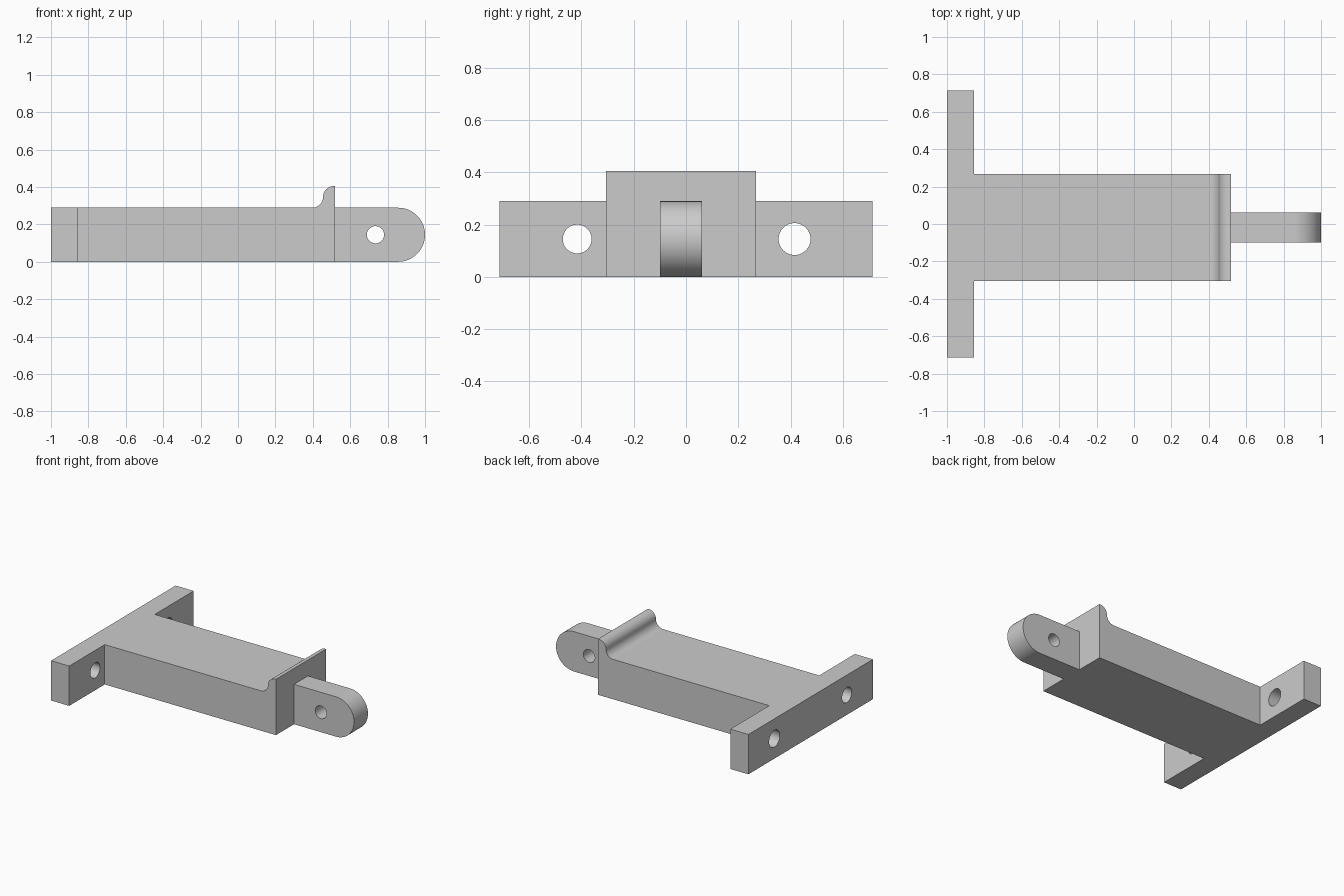
import bpy, bmesh
from math import sin, cos, pi, radians
from mathutils import Matrix, Vector

cube = bpy.data.objects.get("Cube")
if cube:
    bpy.data.objects.remove(cube, do_unlink=True)

grey = bpy.data.materials.new("light grey")
grey.use_nodes = True
grey.diffuse_color = (0.6, 0.6, 0.6, 1)
grey.node_tree.nodes["Principled BSDF"].inputs["Base Color"].default_value = (0.6, 0.6, 0.6, 1)

HEIGHT = 0.289
MID = HEIGHT / 2
FLANGE_X = -0.855
BODY_END = 0.519


def arc(cx, cz, r, start, end, steps=24):
    """Points along a circular arc in the xz plane, angles in degrees."""
    angles = [radians(start + (end - start) * i / steps) for i in range(steps + 1)]
    return [(cx + r * cos(a), cz + r * sin(a)) for a in angles]


def extrude_profile(name, points, y0, y1):
    """Solid made from an xz outline pulled from y0 to y1."""
    bm = bmesh.new()
    face = bm.faces.new([bm.verts.new((x, y0, z)) for x, z in points])
    result = bmesh.ops.extrude_face_region(bm, geom=[face])
    moved = [g for g in result["geom"] if isinstance(g, bmesh.types.BMVert)]
    bmesh.ops.translate(bm, verts=moved, vec=(0, y1 - y0, 0))
    bmesh.ops.recalc_face_normals(bm, faces=bm.faces)
    mesh = bpy.data.meshes.new(name)
    bm.to_mesh(mesh)
    bm.free()
    mesh.materials.append(grey)
    obj = bpy.data.objects.new(name, mesh)
    bpy.context.collection.objects.link(obj)
    return obj


def activate(obj):
    bpy.ops.object.select_all(action='DESELECT')
    obj.select_set(True)
    bpy.context.view_layer.objects.active = obj


def drill(obj, centre, radius, axis):
    """Cut a round through hole along the given axis."""
    bm = bmesh.new()
    turn = Vector((0, 0, 1)).rotation_difference(Vector(axis)).to_matrix().to_4x4()
    bmesh.ops.create_cone(bm, cap_ends=True, segments=64, radius1=radius, radius2=radius,
                          depth=0.5, matrix=Matrix.Translation(centre) @ turn)
    mesh = bpy.data.meshes.new("hole_cutter")
    bm.to_mesh(mesh)
    bm.free()
    mesh.materials.append(grey)
    cutter = bpy.data.objects.new("hole_cutter", mesh)
    cutter.hide_render = True
    bpy.context.collection.objects.link(cutter)
    mod = obj.modifiers.new("hole", 'BOOLEAN')
    mod.operation = 'DIFFERENCE'
    mod.solver = 'EXACT'
    mod.object = cutter
    activate(obj)
    bpy.ops.object.modifier_apply(modifier=mod.name)
    bpy.data.objects.remove(cutter, do_unlink=True)


# Mounting flange with two bolt holes of slightly different size
flange = extrude_profile("mounting_flange",
                         [(-1, 0), (FLANGE_X, 0), (FLANGE_X, HEIGHT), (-1, HEIGHT)],
                         -0.713, 0.713)
drill(flange, (-0.93, -0.416, MID), 0.055, (1, 0, 0))
drill(flange, (-0.93, 0.415, MID), 0.061, (1, 0, 0))

# Main bar with a filleted, rounded lip at its end
R = 0.058
LIP_X = 0.455
outline = [(FLANGE_X, 0), (BODY_END, 0), (BODY_END, HEIGHT + 2 * R)]
outline += arc(LIP_X + R, HEIGHT + R, R, 90, 180)
outline += arc(LIP_X - R, HEIGHT + R, R, 0, -90)[1:]
outline += [(FLANGE_X, HEIGHT)]
body = extrude_profile("main_bar", outline, -0.306, 0.267)

# Round-ended tongue with a pin hole
outline = [(BODY_END, HEIGHT), (BODY_END, 0)] + arc(1 - MID, MID, MID, -90, 90, 48)
tongue = extrude_profile("pivot_tongue", outline, -0.099, 0.061)
drill(tongue, (0.735, -0.02, MID), 0.046, (0, 1, 0))

# Smooth curved walls, crisp edges and flat faces
for part in (flange, body, tongue):
    activate(part)
    bpy.ops.object.shade_smooth_by_angle(angle=radians(30))
    part.modifiers.new("even_normals", 'WEIGHTED_NORMAL').keep_sharp = True
